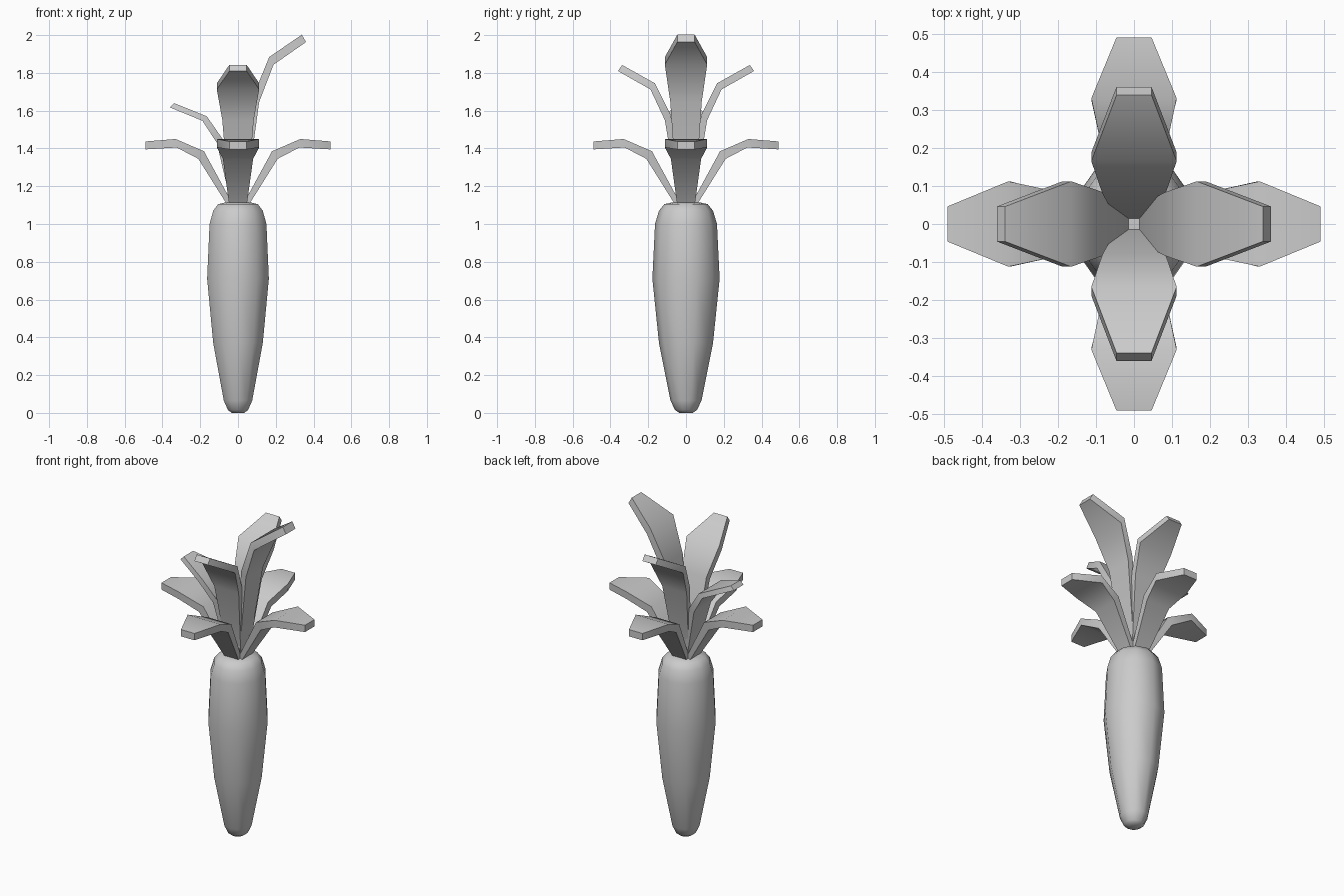
import bpy, bmesh, math
from mathutils import Matrix

if "Cube" in bpy.data.objects:
    bpy.data.objects.remove(bpy.data.objects["Cube"])

grey = bpy.data.materials.new("plain grey")
grey.diffuse_color = (0.6, 0.6, 0.6, 1)
grey.use_nodes = True
grey.node_tree.nodes["Principled BSDF"].inputs["Base Color"].default_value = grey.diffuse_color


def finish(name, bm, angle):
    bmesh.ops.recalc_face_normals(bm, faces=bm.faces)
    mesh = bpy.data.meshes.new(name)
    bm.to_mesh(mesh)
    bm.free()
    mesh.materials.append(grey)
    ob = bpy.data.objects.new(name, mesh)
    bpy.context.collection.objects.link(ob)
    bpy.ops.object.select_all(action='DESELECT')
    ob.select_set(True)
    bpy.context.view_layer.objects.active = ob
    bpy.ops.object.shade_smooth_by_angle(angle=math.radians(angle))


def loft(bm, rings):
    """Bridge closed rings of points and cap both ends."""
    rings = [[bm.verts.new(p) for p in ring] for ring in rings]
    for a, b in zip(rings, rings[1:]):
        n = len(a)
        for i in range(n):
            j = (i + 1) % n
            bm.faces.new((a[i], a[j], b[j], b[i]))
    bm.faces.new(rings[0])
    bm.faces.new(rings[-1])


# Root: tapered ten-sided body, (radius, height)
root = [(0.035, 0.0), (0.058, 0.015), (0.082, 0.065), (0.143, 0.37),
        (0.178, 0.71), (0.164, 1.0), (0.143, 1.07), (0.115, 1.105), (0.07, 1.115)]
SIDES = 10
bm = bmesh.new()
loft(bm, [[(0.965 * r * math.sin(2 * math.pi * i / SIDES),
            r * math.cos(2 * math.pi * i / SIDES), z) for i in range(SIDES)]
          for r, z in root])
finish("root", bm, 60)

# Leaves: (inner distance, inner z, outer distance, outer z, half width)
lower = [(0.025, 1.10, 0.05, 1.09, 0.045), (0.18, 1.385, 0.21, 1.345, 0.08),
         (0.33, 1.45, 0.325, 1.405, 0.112), (0.49, 1.437, 0.49, 1.395, 0.046)]
upper = [(0.012, 1.10, 0.035, 1.09, 0.045), (0.08, 1.575, 0.112, 1.55, 0.083),
         (0.165, 1.745, 0.188, 1.712, 0.112), (0.338, 1.842, 0.36, 1.81, 0.046)]


def leaf(name, path, turn, stretch=1.0):
    def h(z):
        return 1.12 + (z - 1.12) * stretch
    bm = bmesh.new()
    loft(bm, [[(a, -w, h(za)), (a, w, h(za)), (b, w, h(zb)), (b, -w, h(zb))]
              for a, za, b, zb, w in path])
    bm.transform(Matrix.Rotation(math.radians(turn), 4, 'Z'))
    finish(name, bm, 50)


for side, turn, stretch in (("right", 0, 1.222), ("back", 90, 1.0),
                            ("left", 180, 0.72), ("front", 270, 1.0)):
    leaf("lower_leaf_" + side, lower, turn)
    leaf("upper_leaf_" + side, upper, turn, stretch)
